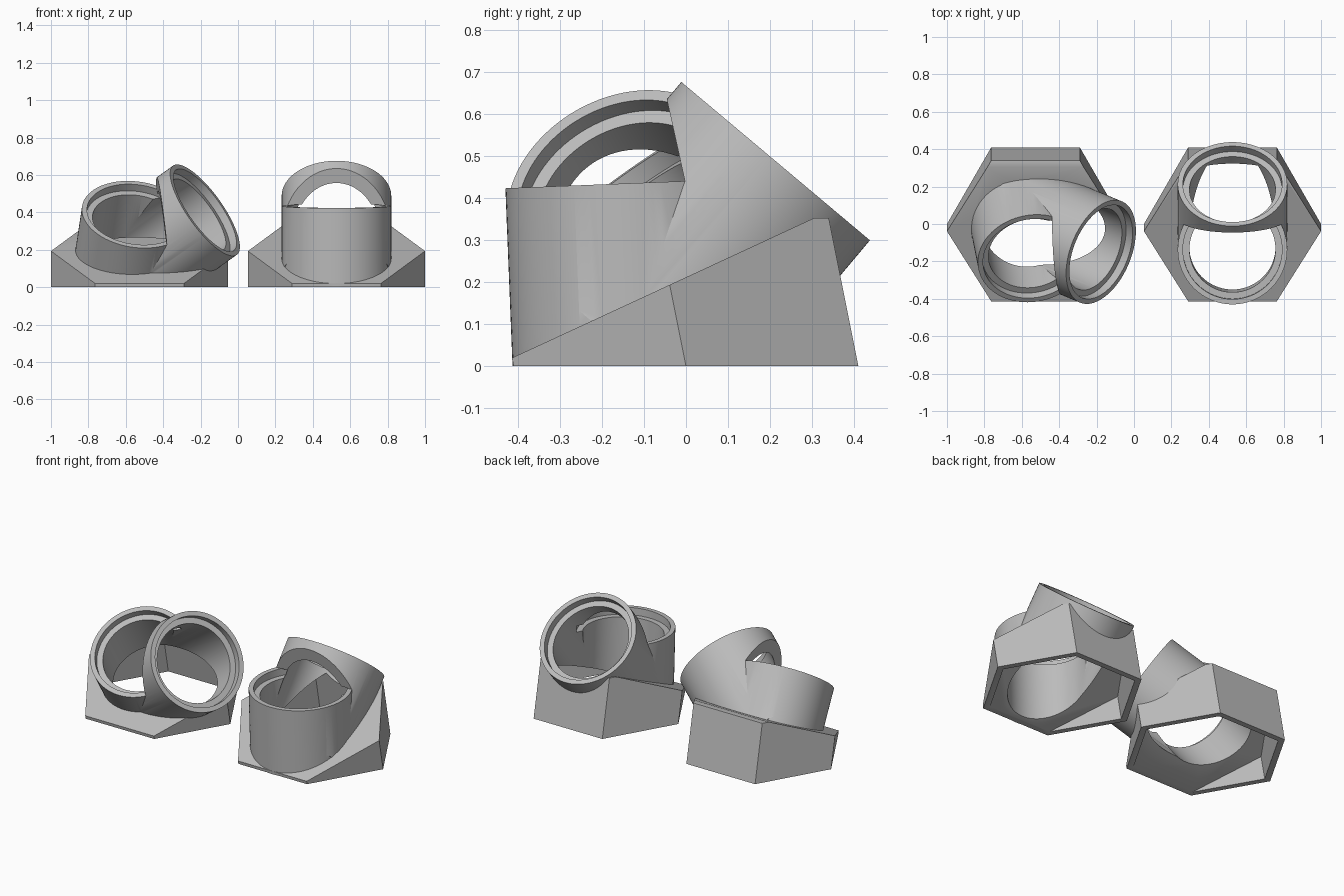
import bpy, bmesh, math
from mathutils import Matrix, Vector

if "Cube" in bpy.data.objects:
    bpy.data.objects.remove(bpy.data.objects["Cube"])

grey = bpy.data.materials.new("plain grey")
grey.use_nodes = True
COLOR = (0.5, 0.5, 0.5, 1)
grey.diffuse_color = COLOR
grey.node_tree.nodes["Principled BSDF"].inputs["Base Color"].default_value = COLOR

OUTER, STEP, BORE = 0.293, 0.265, 0.23
STEP_DEPTH = 0.045
SLOPE = math.atan(0.463)
LEAN = -0.2
WALL = 0.035


def make(name, bm):
    bmesh.ops.recalc_face_normals(bm, faces=bm.faces)
    mesh = bpy.data.meshes.new(name)
    bm.to_mesh(mesh)
    bm.free()
    ob = bpy.data.objects.new(name, mesh)
    bpy.context.collection.objects.link(ob)
    mesh.materials.append(grey)
    return ob


def cylinder(name, frame, start, end, radius):
    bm = bmesh.new()
    bmesh.ops.create_cone(bm, cap_ends=True, segments=96, radius1=radius,
                          radius2=radius, depth=end - start,
                          matrix=frame @ Matrix.Translation((0, 0, (start + end) / 2)))
    return make(name, bm)


def hex_wedge(name, cx, inset, bottom):
    """Leaning hexagonal prism with a sloping top."""
    bm = bmesh.new()
    bmesh.ops.create_cone(bm, cap_ends=True, segments=6, radius1=0.4735 - inset / 0.866,
                          radius2=0.4735 - inset / 0.866, depth=1,
                          matrix=Matrix.Rotation(math.pi / 2, 4, "Z"))
    for v in bm.verts:
        z = v.co.z + 0.5 + bottom
        v.co = (v.co.x + cx, v.co.y + LEAN * z, z)
    slope_normal = Vector((0, -math.sin(SLOPE), math.cos(SLOPE)))
    slope_point = Vector((cx, -0.413, 0.02)) - slope_normal * inset
    for point, normal in ((slope_point, slope_normal),
                          (Vector((0, 0, 0.352 - inset)), Vector((0, 0, 1)))):
        bmesh.ops.bisect_plane(bm, geom=bm.verts[:] + bm.edges[:] + bm.faces[:],
                               plane_co=point, plane_no=normal, clear_outer=True)
        bmesh.ops.holes_fill(bm, edges=[e for e in bm.edges if e.is_boundary])
    return make(name, bm)


def slab(name, frame, profile):
    """Profile in the frame's YZ plane, extruded along X."""
    bm = bmesh.new()
    face = bm.faces.new([bm.verts.new((-1, y, z)) for y, z in profile])
    grown = bmesh.ops.extrude_face_region(bm, geom=[face])["geom"]
    bmesh.ops.translate(bm, vec=(2, 0, 0),
                        verts=[g for g in grown if isinstance(g, bmesh.types.BMVert)])
    bm.transform(frame)
    return make(name, bm)


def combine(target, tool, operation):
    mod = target.modifiers.new(operation.lower(), "BOOLEAN")
    mod.operation, mod.solver, mod.object = operation, "EXACT", tool
    bpy.ops.object.select_all(action="DESELECT")
    bpy.context.view_layer.objects.active = target
    target.select_set(True)
    bpy.ops.object.modifier_apply(modifier=mod.name)
    bpy.data.objects.remove(tool)


def fitting(name, cx, joint, dir_a, dir_b, len_a, len_b):
    # Frame: Z along the first tube, Y towards the second tube
    z = Vector(dir_a).normalized()
    b = Vector(dir_b).normalized()
    y = (b - z * b.dot(z)).normalized()
    x = y.cross(z)
    frame_a = Matrix.Translation(joint) @ Matrix((x, y, z)).transposed().to_4x4()
    angle = b.angle(z)
    frame_b = frame_a @ Matrix.Rotation(-angle, 4, "X")

    # Second tube, trimmed above the first tube's rim
    tube_b = cylinder("second_tube", frame_b, -0.05, len_b, OUTER)
    edge = len_a * math.tan(angle / 2)
    low = len_a - 0.001
    trim = [(edge, low), (edge - 0.09, low + 0.5), (-1, low + 0.5), (-1, low)]
    combine(tube_b, slab("trim", frame_a, trim), "DIFFERENCE")

    # Base joined to both tubes
    body = hex_wedge(name, cx, 0, 0)
    combine(body, cylinder("first_tube", frame_a, -0.1, len_a, OUTER), "UNION")
    combine(body, tube_b, "UNION")

    # Hollow base, stepped bores, flat underside
    combine(body, hex_wedge("hollow", cx, WALL, -0.05), "DIFFERENCE")
    for frame, start, end in ((frame_a, -0.2, len_a), (frame_b, 0, len_b)):
        combine(body, cylinder("bore", frame, start, end + 0.002, BORE), "DIFFERENCE")
        combine(body, cylinder("step", frame, end - STEP_DEPTH, end + 0.002, STEP), "DIFFERENCE")
    ground = slab("ground_cut", Matrix.Translation((cx, 0, 0)),
                  [(-1, 0), (1, 0), (1, -1), (-1, -1)])
    combine(body, ground, "DIFFERENCE")

    bpy.ops.object.select_all(action="DESELECT")
    bpy.context.view_layer.objects.active = body
    body.select_set(True)
    bpy.ops.object.shade_smooth_by_angle(angle=math.radians(25))


fitting("upright_fitting", 0.5265, (0.5265, -0.123, 0.087),
        (0, -0.04, 1), (0, 0.643, 0.766), 0.348, 0.523)
fitting("turned_fitting", -0.5265, (-0.585, 0.02, 0.12),
        (0.12, -0.6, 0.79), (0.77, -0.32, 0.55), 0.34, 0.53)
